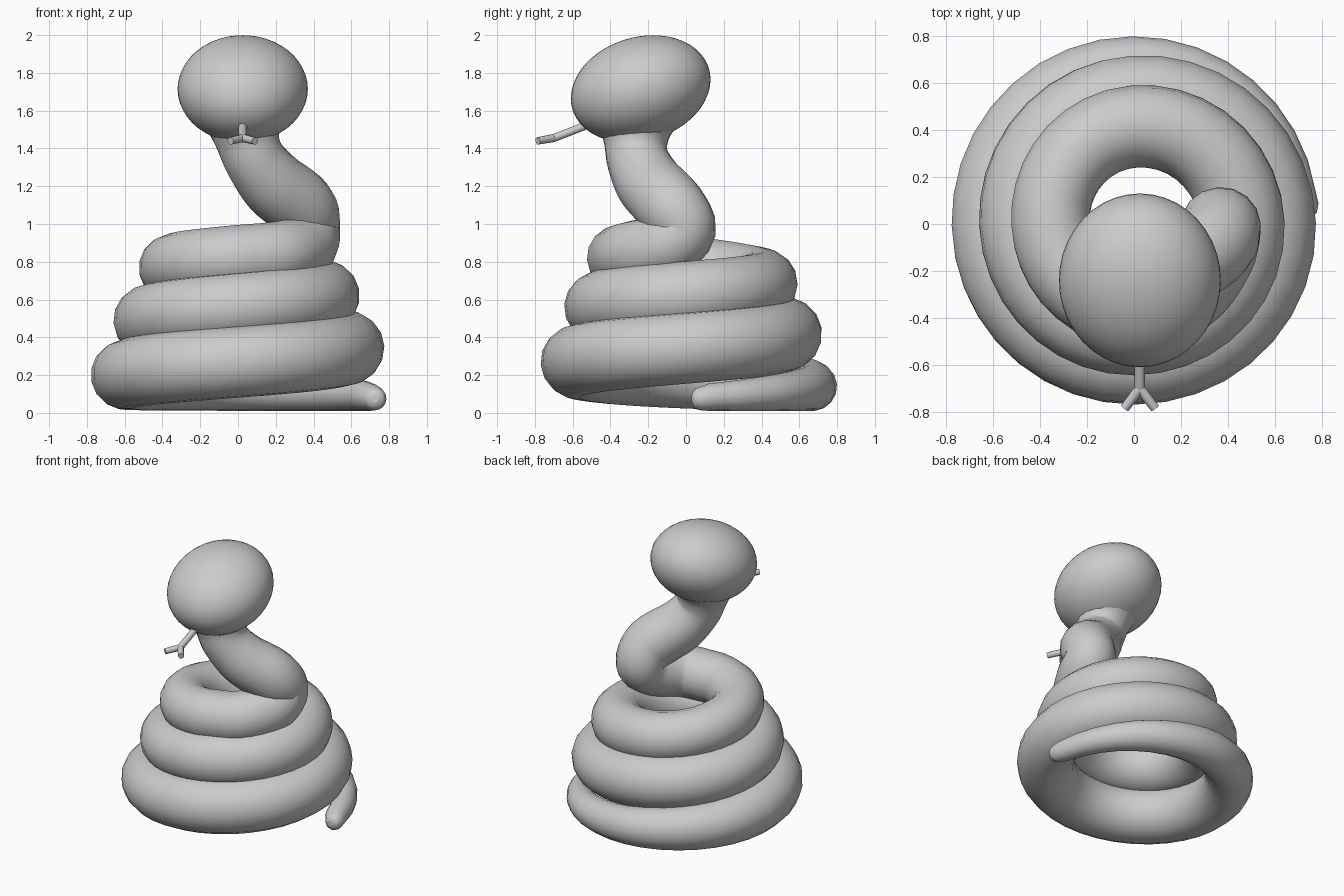
import bpy
import math
from mathutils import Vector

if "Cube" in bpy.data.objects:
    bpy.data.objects.remove(bpy.data.objects["Cube"], do_unlink=True)

grey = bpy.data.materials.new("plain_grey")
grey.use_nodes = True
grey.diffuse_color = (0.6, 0.6, 0.6, 1)
grey.node_tree.nodes["Principled BSDF"].inputs["Base Color"].default_value = (0.6, 0.6, 0.6, 1)


def spline(points, steps):
    """Catmull-Rom samples through a list of vectors of any size."""
    pts = [points[0] * 2 - points[1]] + points + [points[-1] * 2 - points[-2]]
    out = []
    for a, b, c, d in zip(pts, pts[1:], pts[2:], pts[3:]):
        for i in range(steps):
            t = i / steps
            out.append((b * 2 + (c - a) * t + (a * 2 - b * 5 + c * 4 - d) * t**2
                        + (b * 3 - a - c * 3 + d) * t**3) / 2)
    return out + [points[-1]]


def finish(obj, name):
    obj.name = name
    obj.data.materials.clear()
    obj.data.materials.append(grey)
    bpy.ops.object.select_all(action='DESELECT')
    obj.select_set(True)
    bpy.context.view_layer.objects.active = obj
    if obj.type == 'CURVE':
        bpy.ops.object.convert(target='MESH')
    bpy.ops.object.shade_smooth_by_angle(angle=math.radians(50))


def tube(name, paths, sides=6):
    """Round tubes along paths of (x, y, z, radius)."""
    curve = bpy.data.curves.new(name, 'CURVE')
    curve.dimensions = '3D'
    curve.bevel_depth = 1
    curve.bevel_resolution = sides
    curve.use_fill_caps = True
    for path in paths:
        s = curve.splines.new('POLY')
        s.points.add(len(path) - 1)
        for p, v in zip(s.points, path):
            p.co = (v[0], v[1], v[2], 1)
            p.radius = v[3]
    obj = bpy.data.objects.new(name, curve)
    bpy.context.collection.objects.link(obj)
    finish(obj, name)


# Coil: centre radius, height and thickness at each quarter turn from the tail
quarters = [(.72, .075, .065), (.67, .14, .13), (.60, .20, .18), (.58, .27, .19),
            (.585, .345, .19), (.53, .42, .19), (.475, .49, .185), (.46, .56, .185),
            (.46, .62, .185), (.415, .69, .175), (.355, .77, .17), (.35, .82, .175)]
coil = []
for i, (r, z, w) in enumerate(spline([Vector(q) for q in quarters], 9)):
    a = i * math.pi / 18
    coil.append(Vector((r * math.cos(a), r * math.sin(a), z, w)))

# Neck: leaves the top turn on the left side and leans back over the coil
neck = [Vector(p) for p in [
    (.22, -.29, .84, .175), (.345, -.12, .88, .175), (.37, -.01, .97, .17),
    (.335, -.08, 1.09, .185), (.19, -.19, 1.21, .18), (.09, -.255, 1.34, .165),
    (.05, -.265, 1.45, .175), (.035, -.26, 1.56, .23)]]
neck_path = spline([coil[-1]] + neck, 5)

# Rounded tail tip in front of the first quarter
start = coil[0]
tip = [Vector((start[0] + .005, start[1] + d, .075, w))
       for d, w in ((.03, .02), (.037, .04), (.05, .054), (.075, .062))]
tube("coiled_body", [tip + coil[1:] + neck_path[1:]])

# Head: egg shape with the snout lower than the crown
bpy.ops.mesh.primitive_uv_sphere_add(segments=40, ring_count=24, radius=1)
head = bpy.context.object
for v in head.data.vertices:
    x, y, z = v.co
    v.co = (.025 + .345 * x, -.24 + .37 * y, 1.715 + .28 * z + .05 * y)
finish(head, "head")

# Forked tongue
root = Vector((.025, -.52, 1.525, .022))
fork = Vector((.025, -.70, 1.455, .022))
tips = [Vector((.025 + s * .065, -.785, 1.44, .02)) for s in (-1, 1)]
tube("forked_tongue", [[root, fork], [fork, tips[0]], [fork, tips[1]]], 3)
